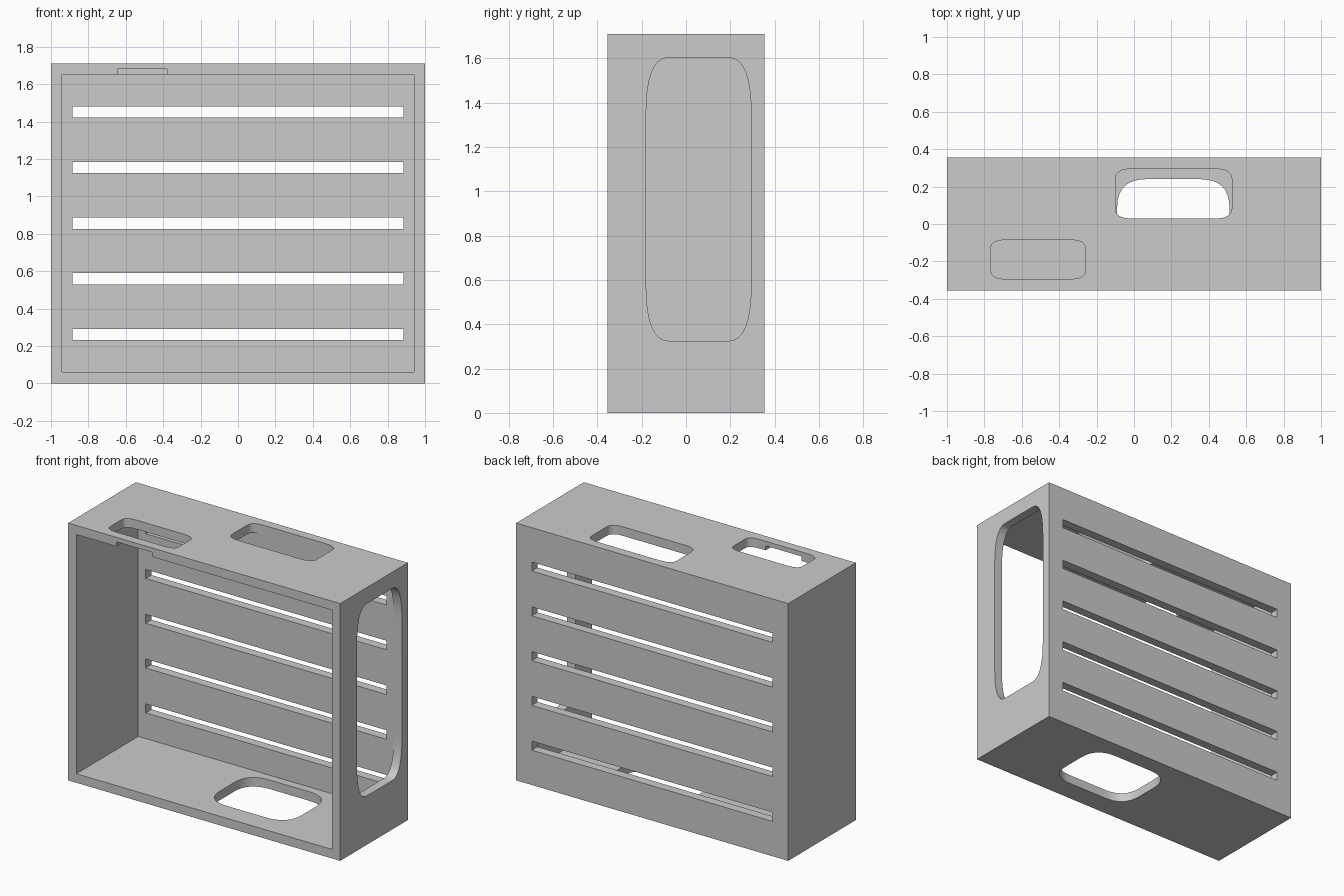
import bpy, bmesh
from mathutils import Vector

if "Cube" in bpy.data.objects:
    bpy.data.objects.remove(bpy.data.objects["Cube"])

W, D, H, T = 1.0, 0.355, 1.71, 0.06   # half width, half depth, height, wall


def make_object(name, bm):
    bmesh.ops.recalc_face_normals(bm, faces=bm.faces)
    mesh = bpy.data.meshes.new(name)
    bm.to_mesh(mesh)
    bm.free()
    ob = bpy.data.objects.new(name, mesh)
    bpy.context.collection.objects.link(ob)
    return ob


def box(name, lo, hi):
    bm = bmesh.new()
    bmesh.ops.create_cube(bm, size=1)
    lo, hi = Vector(lo), Vector(hi)
    for v in bm.verts:
        v.co = (lo + hi) / 2 + Vector(a * b for a, b in zip(v.co, hi - lo))
    return make_object(name, bm)


def rounded_prism(name, u, v, ru, rv, lo, hi, axis, steps=8):
    """Rounded opening in (u, v), extruded from lo to hi along x or z."""
    pts = []
    for cu, cv, su, sv, flip in ((u[1], v[1], -1, -1, 0), (u[0], v[1], 1, -1, 1),
                                 (u[0], v[0], 1, 1, 0), (u[1], v[0], -1, 1, 1)):
        arc = []
        for i in range(steps + 1):
            t = i / steps
            arc.append((cu + su * ru * t * t, cv + sv * rv * (1 - t) ** 2))
        pts += arc[::-1] if flip else arc
    bm = bmesh.new()
    place = (lambda a, b: (lo, a, b)) if axis == 'x' else (lambda a, b: (a, b, lo))
    face = bm.faces.new([bm.verts.new(place(a, b)) for a, b in pts])
    out = bmesh.ops.extrude_face_region(bm, geom=[face])
    move = Vector((hi - lo, 0, 0)) if axis == 'x' else Vector((0, 0, hi - lo))
    for g in out['geom']:
        if isinstance(g, bmesh.types.BMVert):
            g.co += move
    return make_object(name, bm)


def cut(target, cutter):
    cutter.hide_render = True
    m = target.modifiers.new("cut", 'BOOLEAN')
    m.operation, m.solver, m.object = 'DIFFERENCE', 'EXACT', cutter
    bpy.context.view_layer.objects.active = target
    bpy.ops.object.modifier_apply(modifier=m.name)
    bpy.data.objects.remove(cutter)


# Open-fronted case
case = box("slotted_case", (-W, -D, 0), (W, D, H))
cut(case, box("cavity", (-W + T, -D - 0.1, T), (W - T, D - T, H - T)))

# Five horizontal vents in the back
for i in range(5):
    z = 0.2615 + 0.2975 * i
    cut(case, box("vent", (-0.885, 0.2, z - 0.03), (0.885, 0.5, z + 0.03)))

# Openings in the right side, top and floor
cut(case, rounded_prism("side_opening", (-0.18, 0.294), (0.325, 1.602),
                        0.1, 0.26, 0.8, 1.2, 'x'))
cut(case, rounded_prism("top_back_opening", (-0.10, 0.523), (0.03, 0.294),
                        0.085, 0.055, 1.5, 1.9, 'z'))
cut(case, rounded_prism("top_front_opening", (-0.765, -0.26), (-0.294, -0.085),
                        0.085, 0.045, 1.5, 1.9, 'z'))
cut(case, rounded_prism("floor_opening", (-0.09, 0.51), (-0.21, 0.24),
                        0.16, 0.15, -0.2, 0.2, 'z'))

# Shallow notch under the front lip of the top
cut(case, box("lip_notch", (-0.645, -0.5, 1.6), (-0.38, -0.2, 1.68)))

# Smooth only the rounded corners
bpy.ops.object.select_all(action='DESELECT')
case.select_set(True)
bpy.context.view_layer.objects.active = case
bpy.ops.object.shade_smooth_by_angle(angle=0.52)
